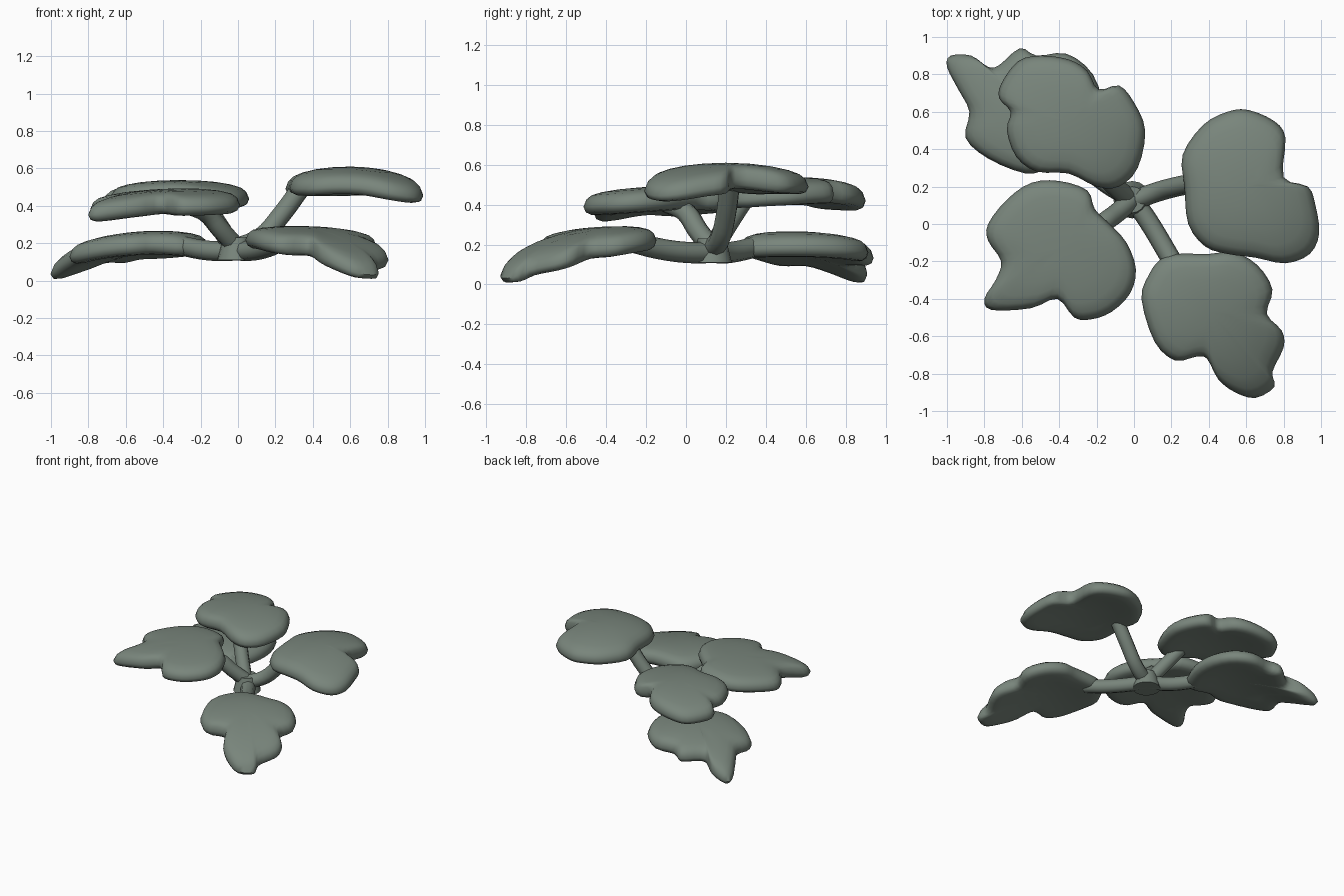
import bpy, bmesh, math
from mathutils import Vector

if "Cube" in bpy.data.objects:
    bpy.data.objects.remove(bpy.data.objects["Cube"])

green = bpy.data.materials.new("grey green")
green.diffuse_color = (0.19, 0.235, 0.2, 1)
green.use_nodes = True
green.node_tree.nodes["Principled BSDF"].inputs["Base Color"].default_value = green.diffuse_color


def finish(ob, angle):
    ob.data.materials.clear()
    ob.data.materials.append(green)
    bpy.ops.object.select_all(action='DESELECT')
    ob.select_set(True)
    bpy.context.view_layer.objects.active = ob
    bpy.ops.object.shade_smooth_by_angle(angle=math.radians(angle))


def spline(points, n=3):
    """Closed Catmull-Rom through the outline points."""
    p = [Vector(q) for q in points]
    out = []
    for i in range(len(p)):
        a, b, c, d = (p[(i + k - 1) % len(p)] for k in range(4))
        for j in range(n):
            t = j / n
            out.append(0.5 * (2 * b + (c - a) * t + (2 * a - 5 * b + 4 * c - d) * t * t
                              + (3 * b - a - 3 * c + d) * t ** 3))
    return out


# cushion section: (share of outline radius, height from the mid surface)
SECTION = [(0.3, .06), (0.55, .06), (0.76, .057), (0.89, .05), (0.96, .034), (1, 0),
           (0.97, -.03), (0.9, -.048), (0.78, -.057), (0.55, -.058), (0.3, -.058)]


def leaf(name, centre, z, direction, bend, outline):
    """Thick lobed leaf, its mid surface drooping along and across its axis."""
    c = Vector(centre)
    d = Vector(direction).normalized()
    slope, along, across = bend

    def point(p, h):
        s, t = (p - c).dot(d), (p - c).dot(Vector((-d.y, d.x)))
        return (p.x, p.y, z + h + slope * s - along * s * s - across * t * t)

    bm = bmesh.new()
    rim = spline(outline)
    rings = [[bm.verts.new(point(c + (p - c) * k, h)) for p in rim] for k, h in SECTION]
    n = len(rim)
    for r0, r1 in zip(rings, rings[1:]):
        for i in range(n):
            bm.faces.new((r0[i], r0[(i + 1) % n], r1[(i + 1) % n], r1[i]))
    for ring, h in ((rings[0], .06), (rings[-1], -.058)):
        v = bm.verts.new(point(c, h))
        for i in range(n):
            bm.faces.new((ring[i], ring[(i + 1) % n], v))
    bmesh.ops.recalc_face_normals(bm, faces=bm.faces)
    me = bpy.data.meshes.new(name)
    bm.to_mesh(me)
    bm.free()
    ob = bpy.data.objects.new(name, me)
    bpy.context.collection.objects.link(ob)
    finish(ob, 60)


def stem(name, points, radius=.05):
    """Round stalk along a smooth path."""
    cu = bpy.data.curves.new(name, 'CURVE')
    cu.dimensions = '3D'
    cu.bevel_depth = radius
    cu.bevel_resolution = 2
    cu.use_fill_caps = True
    sp = cu.splines.new('BEZIER')
    sp.resolution_u = 4
    sp.bezier_points.add(len(points) - 1)
    for bp, p in zip(sp.bezier_points, points):
        bp.co = p
        bp.handle_left_type = bp.handle_right_type = 'AUTO'
    ob = bpy.data.objects.new(name, cu)
    bpy.context.collection.objects.link(ob)
    bpy.ops.object.select_all(action='DESELECT')
    ob.select_set(True)
    bpy.context.view_layer.objects.active = ob
    bpy.ops.object.convert(target='MESH')
    finish(bpy.context.view_layer.objects.active, 60)


# upper leaves
leaf("right_leaf", (0.6, 0.2), .55, (1, 0), (-.01, .48, .35), [
    (.26, .37), (.37, .53), (.5, .6), (.61, .61), (.75, .55), (.81, .46), (.80, .25), (.93, .2),
    (.97, .1), (.99, -.05), (.94, -.16), (.81, -.21), (.65, -.18), (.5, -.16), (.38, -.12),
    (.29, 0), (.27, .2)])
leaf("back_left_upper_leaf", (-.33, .55), .478, (-.55, .8), (-.02, .35, .25), [
    (-.2, .2), (-.08, .2), (.02, .3), (.06, .5), (0, .65), (-.08, .74), (-.19, .72), (-.25, .82),
    (-.35, .88), (-.5, .9), (-.62, .87), (-.71, .75), (-.72, .67), (-.66, .6), (-.68, .5),
    (-.63, .36), (-.52, .28), (-.35, .27)])
leaf("front_left_leaf", (-.38, -.13), .43, (-.75, -.65), (-.05, .2, .2), [
    (-.25, .18), (-.4, .23), (-.55, .22), (-.68, .13), (-.78, .0), (-.78, -.09), (-.71, -.2),
    (-.74, -.3), (-.8, -.4), (-.76, -.46), (-.55, -.45), (-.41, -.4), (-.32, -.5), (-.23, -.51),
    (-.12, -.47), (-.02, -.37), (.01, -.24), (-.04, -.1), (-.13, .0), (-.21, .08)])
# lower leaves, tips drooping to the ground
leaf("back_left_lower_leaf", (-.53, .6), .2, (-.82, .57), (-.1, .38, .28), [
    (-1, .84), (-.98, .9), (-.87, .9), (-.78, .84), (-.72, .85), (-.61, .94), (-.52, .9),
    (-.36, .91), (-.22, .8), (-.16, .6), (-.19, .4), (-.28, .27), (-.45, .29), (-.58, .27),
    (-.78, .35), (-.9, .46), (-.88, .6), (-.94, .72)])
leaf("front_right_leaf", (.4, -.47), .22, (.55, -.83), (-.14, .4, .17), [
    (.14, -.19), (.22, -.16), (.4, -.16), (.53, -.15), (.66, -.22), (.74, -.35), (.71, -.48),
    (.79, -.57), (.8, -.66), (.74, -.79), (.75, -.87), (.65, -.93), (.54, -.9), (.45, -.83),
    (.39, -.72), (.33, -.71), (.22, -.73), (.11, -.63), (.04, -.4), (.08, -.27)])

# stalks meeting in the middle
stem("right_stem", [(-.02, .12, .17), (.12, .17, .23), (.23, .2, .35), (.34, .22, .5)], .053)
stem("back_left_upper_stem", [(-.02, .13, .17), (-.1, .2, .29), (-.19, .29, .43)], .052)
stem("front_left_stem", [(0, .14, .17), (-.09, .06, .27), (-.17, 0, .36), (-.28, -.1, .41)], .052)
stem("back_left_lower_stem", [(0, .13, .16), (-.15, .22, .16), (-.32, .36, .19)], .053)
stem("front_right_stem", [(-.01, .14, .16), (.08, .01, .16), (.17, -.14, .18), (.24, -.26, .21)], .053)

# hub with a flat underside
bpy.ops.mesh.primitive_cone_add(vertices=16, radius1=.1, radius2=.07, depth=.12,
                                location=(-.01, .13, .17))
hub = bpy.context.object
hub.name = "stem_hub"
finish(hub, 40)
